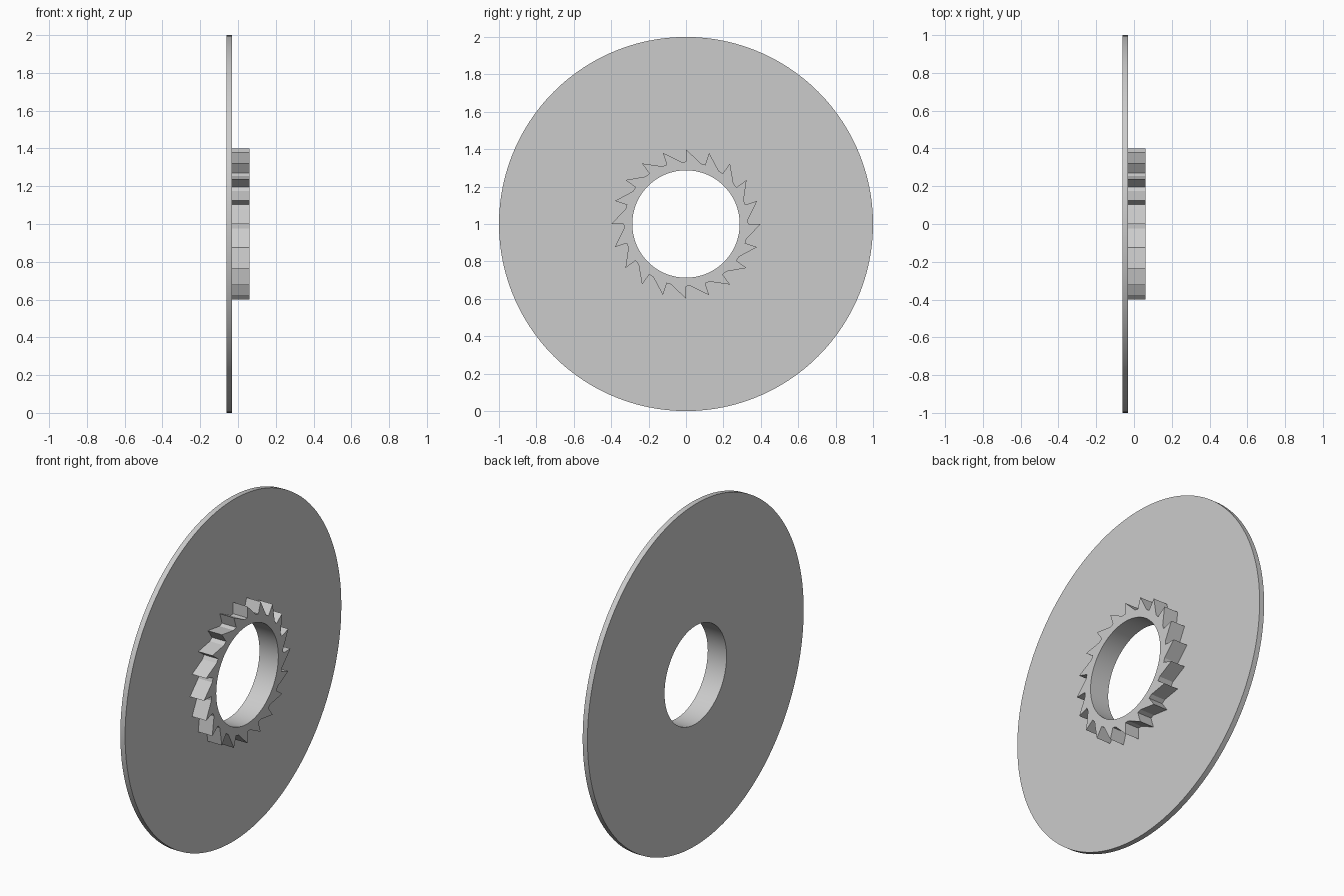
import bpy
import bmesh
from math import sin, cos, radians
from mathutils import Euler, Vector

cube = bpy.data.objects.get("Cube")
if cube:
    bpy.data.objects.remove(cube, do_unlink=True)

BORE = 0.287
TEETH = 20
STEP = 360 / TEETH

steel = bpy.data.materials.new("grey_steel")
steel.use_nodes = True
steel.diffuse_color = (0.6, 0.6, 0.6, 1)
steel.node_tree.nodes["Principled BSDF"].inputs["Base Color"].default_value = (0.6, 0.6, 0.6, 1)


def polar(radius, angle):
    """Point at an angle measured clockwise from the top."""
    a = radians(angle)
    return radius * sin(a), radius * cos(a)


def circle(radius, count=120):
    return [polar(radius, 360 * i / count) for i in range(count)]


def extruded(name, outlines, x_start, x_end):
    """Fill nested outlines in the YZ plane and give them thickness along X."""
    curve = bpy.data.curves.new(name + "_profile", "CURVE")
    curve.dimensions = "2D"
    curve.fill_mode = "BOTH"
    curve.extrude = (x_end - x_start) / 2
    for points in outlines:
        spline = curve.splines.new("POLY")
        spline.points.add(len(points) - 1)
        for target, (u, v) in zip(spline.points, points):
            target.co = (u, v, 0, 1)
        spline.use_cyclic_u = True
    profile = bpy.data.objects.new(name + "_profile", curve)
    bpy.context.collection.objects.link(profile)
    bpy.context.view_layer.update()
    graph = bpy.context.evaluated_depsgraph_get()
    mesh = bpy.data.meshes.new_from_object(profile.evaluated_get(graph))
    bpy.data.objects.remove(profile, do_unlink=True)

    # Weld caps to walls and stand the part upright
    bm = bmesh.new()
    bm.from_mesh(mesh)
    bmesh.ops.remove_doubles(bm, verts=bm.verts, dist=0.0001)
    turn = Euler((radians(90), 0, radians(90))).to_matrix()
    bmesh.ops.rotate(bm, verts=bm.verts, matrix=turn, cent=(0, 0, 0))
    bmesh.ops.translate(bm, verts=bm.verts, vec=Vector(((x_start + x_end) / 2, 0, 1)))
    bmesh.ops.recalc_face_normals(bm, faces=bm.faces)
    bm.to_mesh(mesh)
    bm.free()
    mesh.name = name
    mesh.materials.clear()
    mesh.materials.append(steel)

    part = bpy.data.objects.new(name, mesh)
    bpy.context.collection.objects.link(part)
    bpy.ops.object.select_all(action="DESELECT")
    part.select_set(True)
    bpy.context.view_layer.objects.active = part
    bpy.ops.object.shade_smooth_by_angle(angle=radians(20))
    return part


# Thin flange disc with the central bore
extruded("flange_disc", [circle(1), circle(BORE)], -0.062, -0.031)

# Ratchet ring: radial face, tip, sloped back, short valley floor
teeth = []
for i in range(TEETH):
    start = i * STEP
    teeth += [polar(0.333, start), polar(0.4, start), polar(0.333, start + STEP - 4.3)]
extruded("ratchet_ring", [teeth, circle(BORE)], -0.031, 0.06)
